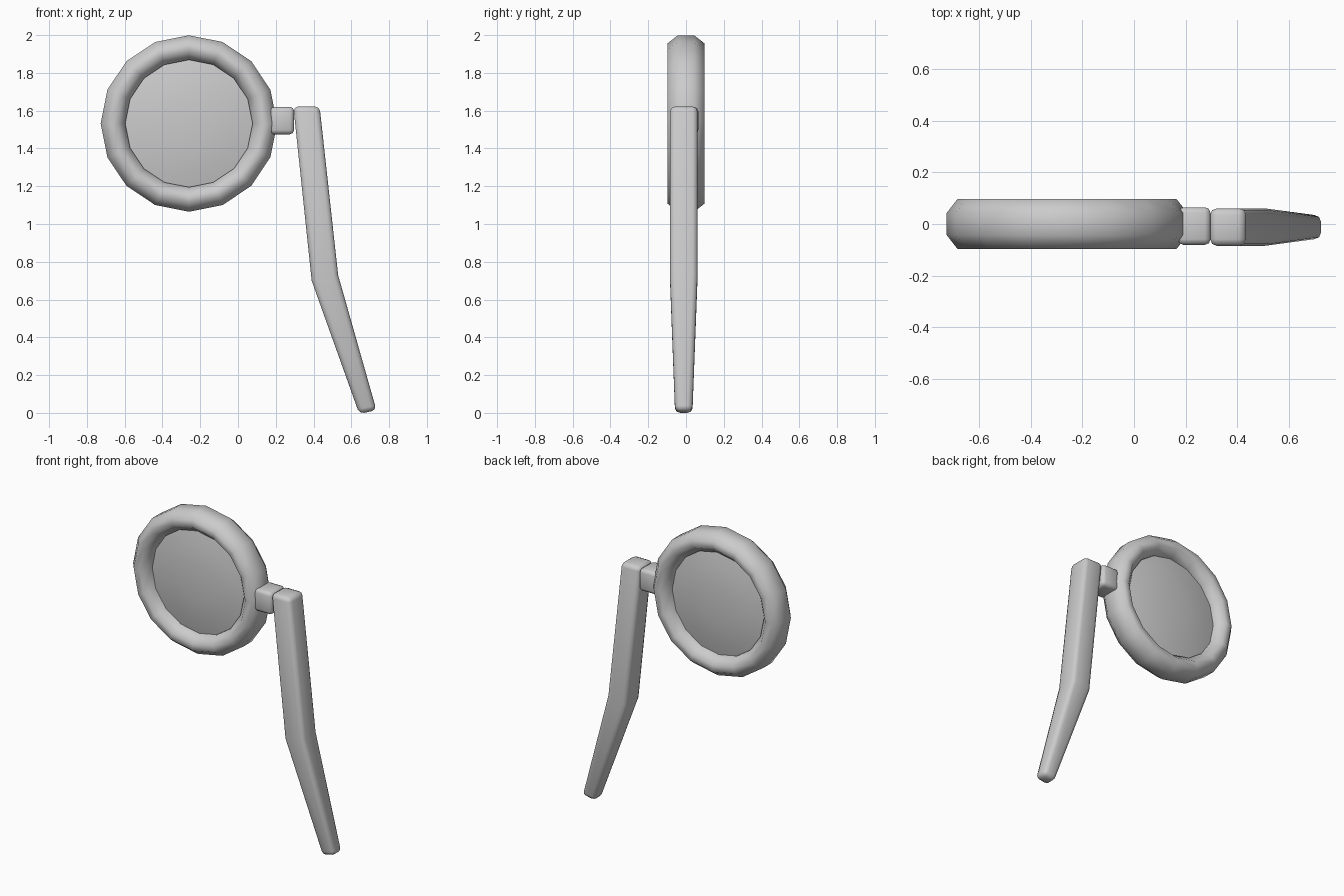
import bpy, bmesh
from math import radians, pi, sin, cos

if "Cube" in bpy.data.objects:
    bpy.data.objects.remove(bpy.data.objects["Cube"])

CX, CZ, SIDES = -0.26, 1.532, 16


def make_object(name, bm, angle=60):
    bmesh.ops.recalc_face_normals(bm, faces=bm.faces)
    mesh = bpy.data.meshes.new(name)
    bm.to_mesh(mesh)
    bm.free()
    obj = bpy.data.objects.new(name, mesh)
    bpy.context.collection.objects.link(obj)
    bpy.ops.object.select_all(action='DESELECT')
    obj.select_set(True)
    bpy.context.view_layer.objects.active = obj
    bpy.ops.object.shade_smooth_by_angle(angle=radians(angle))
    return obj


def ring_loop(bm, r, y):
    return [bm.verts.new((CX + r * cos(2 * pi * i / SIDES), y,
                          CZ + r * sin(2 * pi * i / SIDES))) for i in range(SIDES)]


def bridge(bm, a, b):
    n = len(a)
    for i in range(n):
        bm.faces.new((a[i], a[(i + 1) % n], b[(i + 1) % n], b[i]))


# Round frame: chamfered section swept around the centre
bm = bmesh.new()
section = [(0.467, -0.043), (0.467, 0.043), (0.425, 0.097), (0.38, 0.097),
           (0.337, 0.048), (0.337, -0.048), (0.38, -0.097), (0.425, -0.097)]
loops = [ring_loop(bm, r, y) for r, y in section]
for i in range(len(loops)):
    bridge(bm, loops[i], loops[(i + 1) % len(loops)])
make_object("round_frame", bm)

# Lens: shallow dome on both faces
bm = bmesh.new()
dome = [(0.345, 0.03), (0.25, 0.05), (0.13, 0.062)]
rims = []
for s in (-1, 1):
    loops = [ring_loop(bm, r, s * y) for r, y in dome]
    for a, b in zip(loops, loops[1:]):
        bridge(bm, a, b)
    tip = bm.verts.new((CX, s * 0.066, CZ))
    inner = loops[-1]
    for i in range(SIDES):
        bm.faces.new((inner[i], inner[(i + 1) % SIDES], tip))
    rims.append(loops[0])
bridge(bm, *rims)
make_object("lens", bm, 40)


def tapered_bar(name, stations, yc, bevel, segments):
    """Skin rectangular stations ((x, z) left, (x, z) right, half depth), round the edges."""
    bm = bmesh.new()
    loops = []
    for (xl, zl), (xr, zr), d in stations:
        loops.append([bm.verts.new(p) for p in (
            (xl, yc - d, zl), (xr, yc - d, zr), (xr, yc + d, zr), (xl, yc + d, zl))])
    for a, b in zip(loops, loops[1:]):
        bridge(bm, a, b)
    bm.faces.new(loops[0])
    bm.faces.new(loops[-1])
    bmesh.ops.recalc_face_normals(bm, faces=bm.faces)
    edges = [e for e in bm.edges if e.calc_face_angle() > radians(50)]
    bmesh.ops.bevel(bm, geom=edges, offset=bevel, segments=segments,
                    profile=0.5, affect='EDGES')
    return make_object(name, bm)


# Hinge block between frame and arm
tapered_bar("hinge", [((0.17, 1.62), (0.297, 1.62), 0.073),
                      ((0.17, 1.475), (0.297, 1.475), 0.073)], -0.008, 0.022, 2)

# Bent, tapering temple arm
tapered_bar("temple_arm", [((0.293, 1.622), (0.432, 1.622), 0.073),
                           ((0.39, 0.70), (0.53, 0.73), 0.073),
                           ((0.642, -0.005), (0.733, 0.014), 0.046)], -0.012, 0.026, 2)
